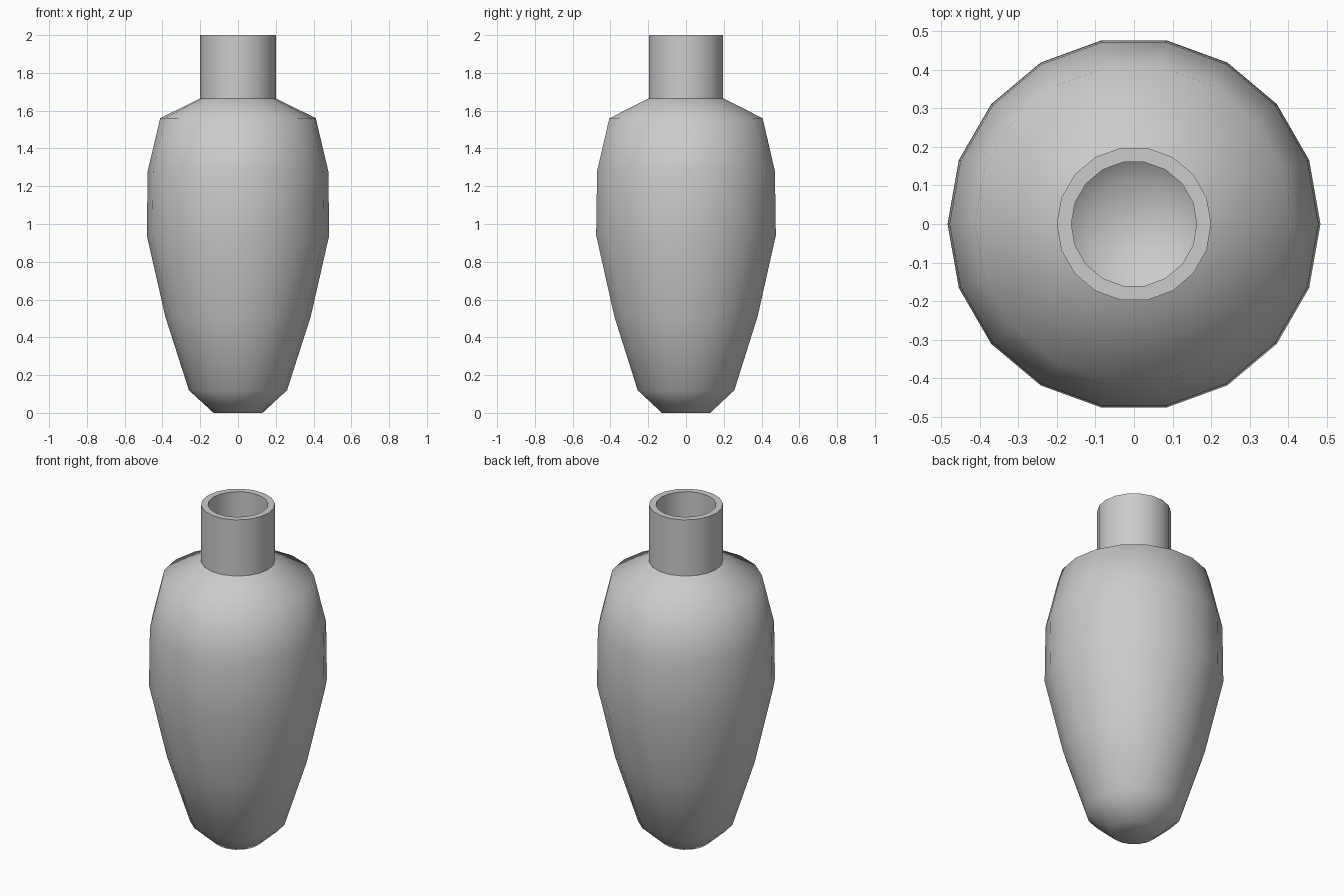
import bpy, bmesh
from math import cos, sin, radians, pi

if "Cube" in bpy.data.objects:
    bpy.data.objects.remove(bpy.data.objects["Cube"])

SIDES = 18
WALL = 0.037
# outer silhouette of the vase (radius, height), from foot to rim
PROFILE = [(0.13, 0), (0.26, 0.12), (0.385, 0.51), (0.483, 0.94),
           (0.478, 1.28), (0.412, 1.56), (0.2, 1.665), (0.2, 2.0)]

# revolve the silhouette into rings and close the foot
bm = bmesh.new()
rings = [[bm.verts.new((r * cos(2 * pi * i / SIDES), r * sin(2 * pi * i / SIDES), z))
          for i in range(SIDES)] for r, z in PROFILE]
for low, high in zip(rings, rings[1:]):
    for i in range(SIDES):
        j = (i + 1) % SIDES
        bm.faces.new((low[i], low[j], high[j], high[i]))
bm.faces.new(rings[0][::-1])

mesh = bpy.data.meshes.new("vase")
bm.to_mesh(mesh)
bm.free()
vase = bpy.data.objects.new("vase", mesh)
bpy.context.collection.objects.link(vase)

# hollow wall with a flat rim
shell = vase.modifiers.new("wall", 'SOLIDIFY')
shell.thickness = WALL
shell.offset = -1
shell.use_even_offset = True

# smooth body, crisp neck joint and rim
bpy.context.view_layer.objects.active = vase
vase.select_set(True)
bpy.ops.object.modifier_apply(modifier="wall")
bpy.ops.object.shade_smooth_by_angle(angle=radians(58))
